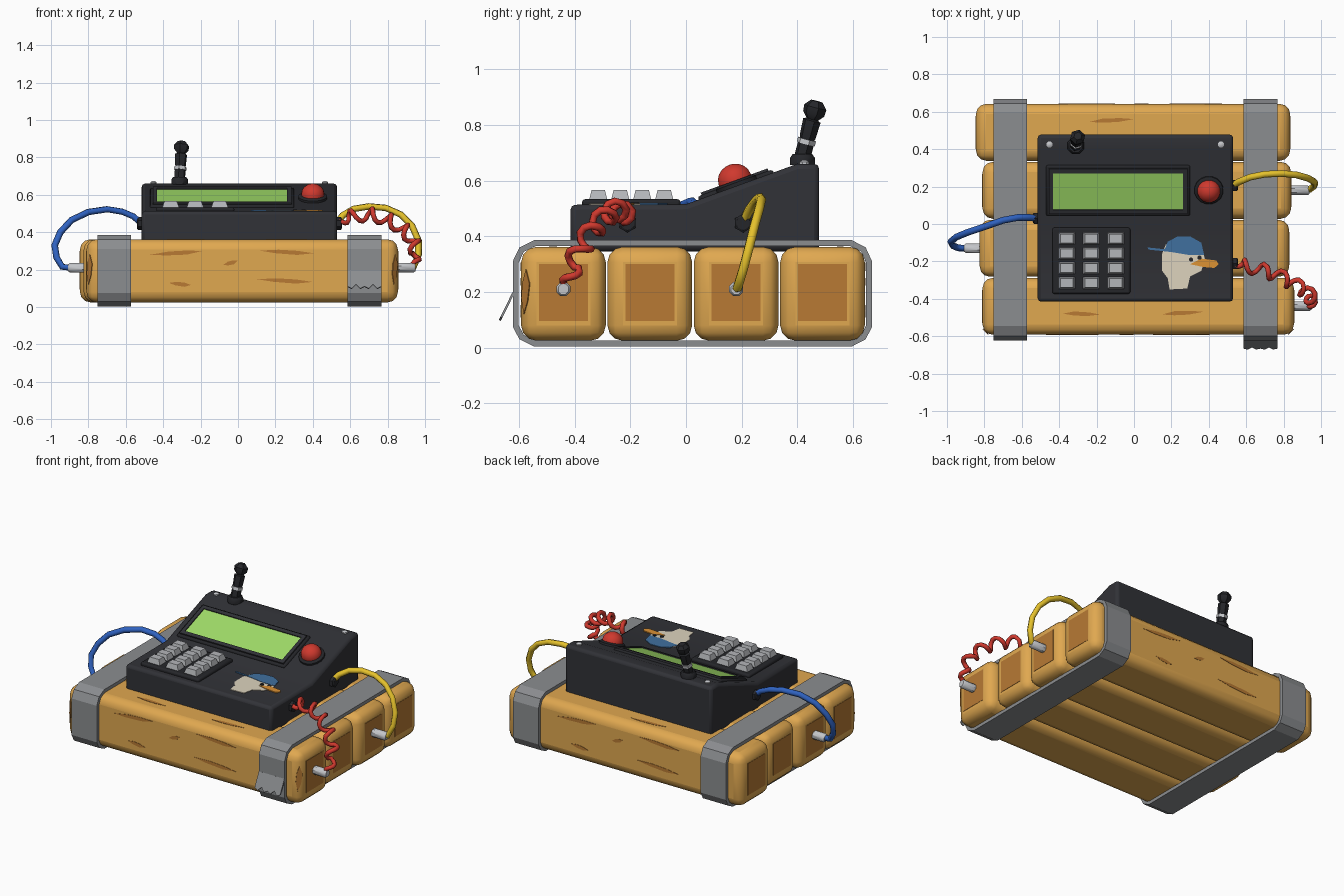
import bpy, bmesh, math
from mathutils import Vector, Matrix

if "Cube" in bpy.data.objects:
    bpy.data.objects.remove(bpy.data.objects["Cube"])

def mat(name, hexcol):
    rgb = [int(hexcol[i:i + 2], 16) / 255 for i in (0, 2, 4)]
    m = bpy.data.materials.new(name)
    m.diffuse_color = [c / 12.92 if c < .04 else ((c + .055) / 1.055) ** 2.4 for c in rgb] + [1]
    m.use_nodes = True
    m.node_tree.nodes["Principled BSDF"].inputs["Base Color"].default_value = m.diffuse_color
    return m

CLAY, BROWN = mat("clay", "E0A850"), mat("brown", "B87A34")
DARK, BLACK = mat("dark", "313237"), mat("black", "25262A")
TAPE, METAL, KEY = mat("tape", "8B8D90"), mat("metal", "C4C6CA"), mat("key", "B4B6BA")
RED, BLUE, YELLOW = mat("red", "D0392E"), mat("blue", "2F62C0"), mat("yellow", "E6C22C")
GREEN, CREAM, CAP, BILL = mat("screen", "A0DC68"), mat("cream", "DDD3BE"), mat("cap", "40709F"), mat("bill", "DC9234")

def mesh(name, verts, faces, m, matrix=Matrix(), bevel=0, seg=2, smooth=True):
    me = bpy.data.meshes.new(name)
    me.from_pydata([matrix @ Vector(v) for v in verts], [], faces)
    bm = bmesh.new()
    bm.from_mesh(me)
    bmesh.ops.recalc_face_normals(bm, faces=bm.faces)
    bm.to_mesh(me)
    bm.free()
    ob = bpy.data.objects.new(name, me)
    bpy.context.collection.objects.link(ob)
    me.materials.append(m)
    if bevel:
        b = ob.modifiers.new("bevel", 'BEVEL')
        b.width, b.segments, b.limit_method = bevel, seg, 'ANGLE'
    if smooth:
        bpy.context.view_layer.objects.active = ob
        ob.select_set(True)
        bpy.ops.object.shade_smooth_by_angle(angle=math.radians(40))
        ob.select_set(False)
    return ob

def prism(name, pts, z0, z1, m, matrix=Matrix(), taper=1, **kw):
    """Extrude a 2D outline from z0 to z1, scaling the far end by taper."""
    n = len(pts)
    cx, cy = sum(p[0] for p in pts) / n, sum(p[1] for p in pts) / n
    vs = [(x, y, z0) for x, y in pts]
    vs += [(cx + (x - cx) * taper, cy + (y - cy) * taper, z1) for x, y in pts]
    fs = [list(range(n)), list(range(n, 2 * n))]
    fs += [(i, (i + 1) % n, n + (i + 1) % n, n + i) for i in range(n)]
    return mesh(name, vs, fs, m, matrix, **kw)

def rect(x0, x1, y0, y1):
    return [(x0, y0), (x1, y0), (x1, y1), (x0, y1)]

def ngon(r, n):
    return [(r * math.cos(2 * math.pi * (i + .5) / n), r * math.sin(2 * math.pi * (i + .5) / n)) for i in range(n)]

def aim(loc, direction):
    return Matrix.Translation(loc) @ Vector(direction).to_track_quat('Z', 'Y').to_matrix().to_4x4()

def lathe(name, rings, n, m, matrix):
    """Stack of n-gon rings given as (radius, height)."""
    vs = [(x, y, z) for r, z in rings for x, y in ngon(r, n)]
    fs = [list(range(n)), list(range(len(vs) - n, len(vs)))]
    fs += [(k * n + i, k * n + (i + 1) % n, (k + 1) * n + (i + 1) % n, (k + 1) * n + i)
           for k in range(len(rings) - 1) for i in range(n)]
    return mesh(name, vs, fs, m, matrix)

def wire(name, pts, r, m):
    cu = bpy.data.curves.new(name, 'CURVE')
    cu.dimensions, cu.bevel_depth, cu.bevel_resolution, cu.use_fill_caps = '3D', r, 1, True
    sp = cu.splines.new('POLY')
    sp.points.add(len(pts) - 1)
    for p, c in zip(sp.points, pts):
        p.co = (*c, 1)
    cu.materials.append(m)
    ob = bpy.data.objects.new(name, cu)
    bpy.context.collection.objects.link(ob)

YZX = Matrix(((0, 0, 1, 0), (1, 0, 0, 0), (0, 1, 0, 0), (0, 0, 0, 1)))  # outline in y,z; extrude along x

# four clay blocks with darker end patches
for i, (x0, x1) in enumerate([(-.81, .855), (-.825, .83), (-.81, .84), (-.845, .835)]):
    y = -.44 + .31 * i
    prism(f"block_{i + 1}", rect(y - .152, y + .152, .025, .362), x0, x1, CLAY, YZX, bevel=.055, seg=3)
    for s, x in ((-1, x0), (1, x1)):
        prism(f"end_patch_{i + 1}", rect(y - .088, y + .088, .095, .30), x - .002, x + .002, BROWN, YZX, smooth=False)

# leaf-shaped streaks pressed into the clay
def streak(loc, normal, length, tilt=0, w=.011):
    pts = [(-.5 * length, 0), (-.15 * length, w), (.2 * length, w), (.5 * length, .3 * w), (.2 * length, -w), (-.2 * length, -.8 * w)]
    prism("clay_streak", pts, -.002, .002, BROWN, aim(loc, normal) @ Matrix.Rotation(tilt, 4, 'Z'), smooth=False)

for x, z, l, t in [(-.33, .288, .28, .06), (-.04, .235, .08, .25), (.26, .293, .29, -.06), (-.31, .122, .12, -.12), (.25, .14, .30, -.06)]:
    streak((x, -.592, z), (0, -1, 0), l, t)
    streak((-x, .642, z), (0, 1, 0), l, t)
for x, y, l, t in [(-.12, .555, .24, .05), (-.28, -.48, .2, -.04), (.26, -.475, .22, .05)]:
    streak((x, y, .362), (0, 0, 1), l, t)
for x, s in ((-.794, -1), (.839, 1)):
    streak((x, -.576, .2), (s, -1, 0), .16, math.pi / 2 - .1, .018)

# two tape bands wrapped round the blocks
loop = [(-.622, .075), (-.598, .03), (-.545, .004), (.595, .004), (.645, .03), (.668, .075),
        (.668, .31), (.645, .36), (.595, .386), (-.545, .386), (-.598, .36), (-.622, .31)]
n = len(loop)
for name, x0, x1 in (("left_tape", -.752, -.572), ("right_tape", .585, .767)):
    vs = [(x, y, z) for x in (x0, x1) for y, z in loop]
    ob = mesh(name, vs, [(i, (i + 1) % n, n + (i + 1) % n, n + i) for i in range(n)], TAPE, smooth=False)
    so = ob.modifiers.new("solid", 'SOLIDIFY')
    so.thickness, so.offset = .022, -1

# loose torn tape end on the right band
zig = [(.585 + .182 * i / 8, .0 if i % 2 else .025 * (1 if i % 4 else .5)) for i in range(9)]
flap = Matrix.Translation((0, -.668, .098)) @ Matrix.Rotation(math.radians(64), 4, 'X')
prism("torn_tape_end", zig + [(.767, .11), (.585, .11)], -.004, .004, TAPE, flap, smooth=False)

# control box
prism("control_box", [(-.415, .345), (-.415, .513), (0, .515), (.40, .660), (.478, .660), (.478, .345)],
      -.515, .53, DARK, YZX, bevel=.018)

# sloped screen with raised frame
slope = Matrix.Translation((0, 0, .515)) @ Matrix.Rotation(math.atan(.3625), 4, 'X')
k = math.hypot(1, .3625)
prism("screen_surround", rect(-.47, .30, .045 * k, .315 * k), -.01, .012, BLACK, slope, bevel=.01)
rim = rect(-.455, .285, .06 * k, .30 * k), rect(-.432, .262, .083 * k, .277 * k)
vs = [(x, y, z) for pts in rim for z in (.005, .021) for x, y in pts]
fs = [(a + i, a + (i + 1) % 4, b + (i + 1) % 4, b + i) for a, b in ((0, 4), (4, 12), (12, 8), (8, 0)) for i in range(4)]
mesh("screen_frame", vs, fs, DARK, slope, smooth=False)
prism("screen", rect(-.432, .262, .083 * k, .277 * k), .0, .015, GREEN, slope, smooth=False)

# red dome button
seat = slope @ Matrix.Translation((.40, .183 * k, 0))
lathe("button_ring", [(.078, -.01), (.078, .012), (.068, .02)], 16, BLACK, seat)
lathe("red_button", [(.062, .0), (.062, .025)] + [(.062 * math.cos(a), .025 + .055 * math.sin(a)) for a in (.35, .7, 1.05, 1.35, 1.53)], 16, RED, seat)

# keypad with twelve tapered keys
prism("keypad_plate", rect(-.437, -.02, -.373, -.02), .505, .533, BLACK, bevel=.01)
for i in range(3):
    for j in range(4):
        x, y = -.36 + .131 * i, -.078 - .079 * j
        prism("key", rect(x - .046, x + .046, y - .033, y + .033), .53, .566, KEY, taper=.72, smooth=False)

# flat bird sticker in plain patches
for name, m, z, pts in [
    ("sticker_head", CREAM, .517, [(.15, -.16), (.17, -.11), (.36, -.12), (.38, -.19), (.36, -.25), (.30, -.28), (.285, -.345), (.19, -.35), (.18, -.29), (.15, -.25)]),
    ("sticker_cap", CAP, .519, [(.07, -.125), (.165, -.135), (.18, -.095), (.23, -.068), (.30, -.066), (.36, -.10), (.375, -.165), (.29, -.165), (.20, -.15), (.08, -.137)]),
    ("sticker_bill", BILL, .520, [(.30, -.215), (.36, -.185), (.44, -.195), (.452, -.215), (.43, -.235), (.37, -.23)])]:
    prism(name, pts, .51, z, m, smooth=False)
for x, y in ((.305, -.19), (.35, -.18)):
    prism("sticker_eye", ngon(.012, 8), .51, .521, BLACK, Matrix.Translation((x, y, 0)), smooth=False)

# two screws on the top ledge
for x in (-.452, .465):
    lathe("screw", [(.018, 0), (.018, .01), (.009, .016)], 8, METAL, Matrix.Translation((x, .425, .657)))

# tilted antenna
lathe("antenna_base", [(.048, 0), (.048, .027), (.038, .04)], 8, BLACK, Matrix.Translation((-.312, .418, .655)))
tilt = aim((-.312, .418, .685), (.012, .052, .2))
lathe("antenna_stem", [(.03, 0), (.03, .05), (.023, .055), (.03, .075), (.033, .135), (.022, .14), (.04, .16), (.042, .185), (.022, .207)], 6, BLACK, tilt)
lathe("antenna_ring", [(.034, .048), (.034, .066)], 6, METAL, tilt)

# wire ends: metal pins in the blocks, collars on the box
for x, y in ((-.80, -.13), (.83, .18), (.84, -.44)):
    s = math.copysign(1, x)
    lathe("detonator_pin", [(.027, 0), (.027, .10), (.02, .108)], 8, METAL, aim((x, y, .21), (s, 0, 0)))
for x, y in ((-.505, .03), (.52, .205), (.52, -.21)):
    lathe("wire_collar", [(.034, 0), (.034, .03), (.026, .036)], 6, BLACK, aim((x, y, .447), (math.copysign(1, x), 0, 0)))

# arched wires
wire("blue_wire", [(-.52, .03, .45), (-.56, .035, .485), (-.62, .035, .51), (-.70, .02, .523), (-.80, -.015, .508), (-.89, -.045, .465),
                   (-.95, -.07, .40), (-.98, -.095, .33), (-.97, -.115, .265), (-.94, -.128, .215), (-.89, -.13, .21)], .018, BLUE)
wire("yellow_wire", [(.53, .205, .45), (.56, .225, .49), (.62, .25, .525), (.70, .266, .538), (.79, .27, .53), (.87, .262, .495),
                     (.93, .245, .435), (.965, .225, .355), (.965, .205, .28), (.94, .185, .215), (.90, .18, .21)], .018, YELLOW)

# coiled red wire following an arched path
path = [Vector(p) for p in [(.53, -.21, .45), (.60, -.225, .483), (.70, -.25, .497), (.79, -.285, .475), (.87, -.33, .43),
                            (.93, -.37, .37), (.955, -.41, .29), (.935, -.44, .21)]]
coil, steps, turns = [], 56, 6.5
for i in range(steps + 1):
    t = i / steps
    f = min(t * (len(path) - 1), len(path) - 1.001)
    a, b = path[int(f)], path[int(f) + 1]
    d = (b - a).normalized()
    side = d.cross(Vector((.4, .9, .1))).normalized()
    r = .033 * min(1, 8 * t, 8 * (1 - t))
    ang = 2 * math.pi * turns * t
    coil.append(a.lerp(b, f - int(f)) + r * (math.cos(ang) * side + math.sin(ang) * d.cross(side)))
wire("red_coiled_wire", coil + [Vector((.90, -.44, .21))], .014, RED)
